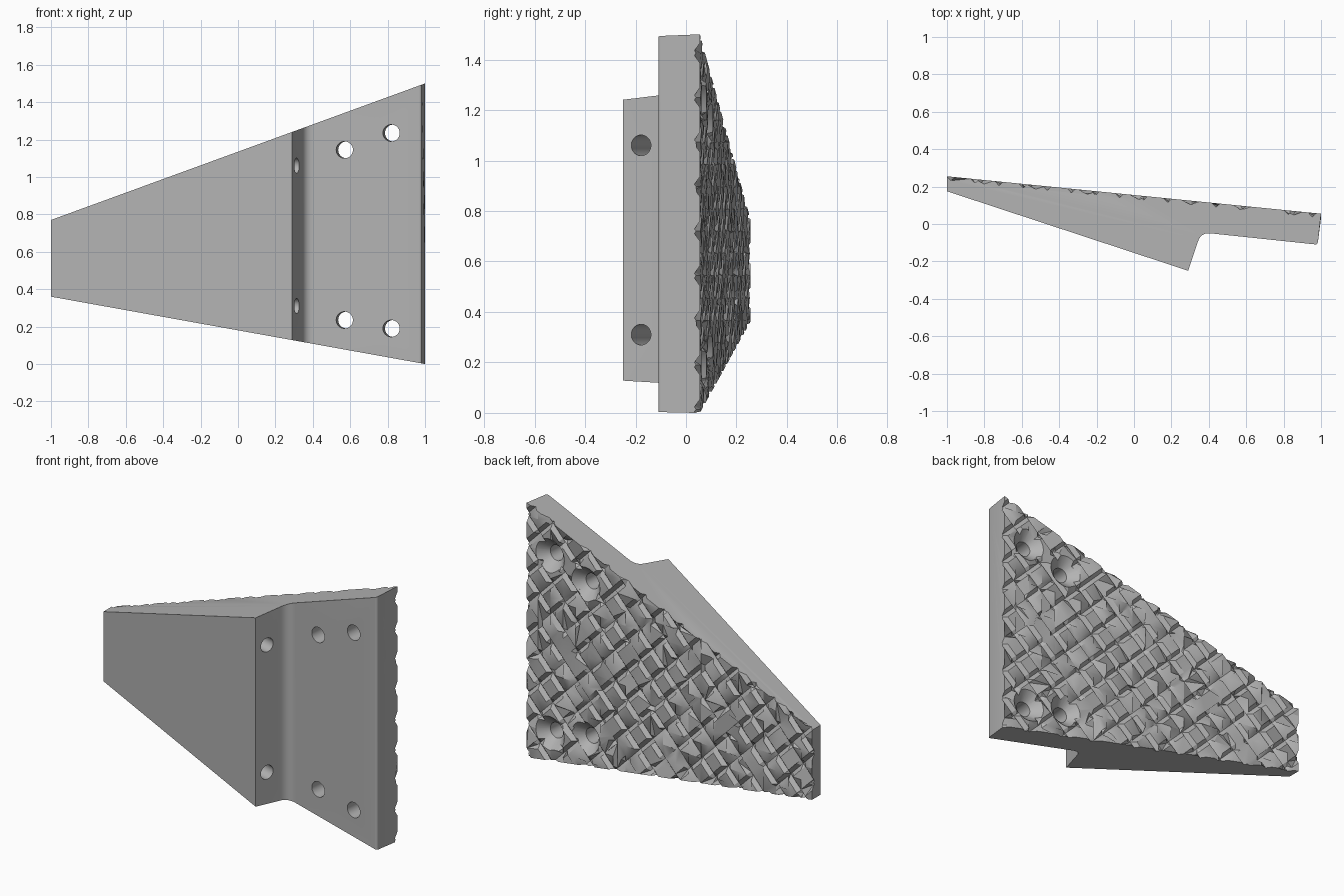
import bpy, bmesh
from math import cos, sin, tau, sqrt
from mathutils import Vector

cube = bpy.data.objects.get("Cube")
if cube:
    bpy.data.objects.remove(cube, do_unlink=True)

grey = bpy.data.materials.new("plain grey")
grey.use_nodes = True
colour = (0.45, 0.45, 0.45, 1)
grey.diffuse_color = colour
grey.node_tree.nodes["Principled BSDF"].inputs["Base Color"].default_value = colour

UP = Vector((0, 0, 1))
ALONG = Vector((1, -0.1, 0)).normalized()    # along the back face
OUT = Vector((0.1, 1, 0)).normalized()       # out of the back face
STEP_IN = Vector((-0.95, 0.313, 0)).normalized()


def make_object(name, bm):
    bmesh.ops.recalc_face_normals(bm, faces=bm.faces)
    mesh = bpy.data.meshes.new(name)
    bm.to_mesh(mesh)
    bm.free()
    mesh.materials.append(grey)
    obj = bpy.data.objects.new(name, mesh)
    bpy.context.collection.objects.link(obj)
    return obj


def skin(bm, loops):
    """Closed solid through a row of matching outlines."""
    rings = [[bm.verts.new(p) for p in loop] for loop in loops]
    bm.faces.new(rings[0])
    bm.faces.new(rings[-1][::-1])
    for a, b in zip(rings, rings[1:]):
        for i in range(len(a)):
            bm.faces.new((a[i - 1], b[i - 1], b[i], a[i]))


def turned(bm, centre, axis, steps, segments=40):
    """Turned solid from (depth along axis, radius) pairs."""
    side = axis.cross(UP)
    angles = [tau * i / segments for i in range(segments)]
    skin(bm, [[centre + axis * d + (side * cos(t) + UP * sin(t)) * r for t in angles]
              for d, r in steps])


def cut(target, name, bm):
    cutter = make_object(name, bm)
    cutter.hide_render = True
    mod = target.modifiers.new(name, 'BOOLEAN')
    mod.operation = 'DIFFERENCE'
    mod.solver = 'EXACT'
    mod.object = cutter
    bpy.context.view_layer.objects.active = target
    bpy.ops.object.modifier_apply(modifier=name)
    bpy.data.objects.remove(cutter, do_unlink=True)


def rounded(a, corner, b, steps):
    a, corner, b = Vector(a), Vector(corner), Vector(b)
    ts = [i / steps for i in range(steps + 1)]
    return [a * (1 - t) ** 2 + corner * 2 * t * (1 - t) + b * t * t for t in ts]


# Wedge body: plan profile between a sloping bottom and a sloping top
profile = [Vector(p) for p in [(-1, 0.255), (-1, 0.175), (0.29, -0.25)]]
profile += rounded((0.342, -0.094), (0.358, -0.0445), (0.41, -0.05), 10)
profile += rounded((0.968, -0.109), (0.981, -0.11), (0.983, -0.098), 4)
profile.append(Vector((1, 0.055)))
bm = bmesh.new()
skin(bm, [[(p.x, p.y, 0.18 - 0.18 * p.x) for p in profile],
          [(p.x, p.y, 1.135 + 0.365 * p.x) for p in profile]])
bmesh.ops.recalc_face_normals(bm, faces=bm.faces)

# Crossed V grooves: score the back face, then sink the scored lines
PITCH, HALF, DEPTH = 0.1248, 0.0215, 0.0215
ORIGIN = Vector((1, 0.055, 1.426)) + ALONG * 0.009
DIAGONALS = [(ALONG + UP) / sqrt(2), (ALONG - UP) / sqrt(2)]


def back_faces():
    bm.normal_update()
    return [f for f in bm.faces if f.normal.dot(OUT) > 0.999]


def score(point, normal):
    faces = back_faces()
    edges = {e for f in faces for e in f.edges}
    verts = {v for f in faces for v in f.verts}
    bmesh.ops.bisect_plane(bm, geom=faces + list(edges) + list(verts), dist=1e-5,
                           plane_co=point, plane_no=normal)


for normal in DIAGONALS:
    for k in range(-17, 10):
        for offset in (-HALF, 0, HALF):
            score(ORIGIN + normal * (k * PITCH + offset), normal)
for normal in (ALONG, UP):
    for k in range(-24, 2):
        score(ORIGIN + normal * (k * PITCH / sqrt(2)), normal)


def groove_depth(point):
    depths = [0]
    for normal in DIAGONALS:
        s = (point - ORIGIN).dot(normal) / PITCH
        depths.append(DEPTH * (1 - abs(s - round(s)) * PITCH / HALF))
    return max(depths)


scored = {v for f in back_faces() for v in f.verts}
for v in scored:
    v.co.y -= groove_depth(v.co)
bmesh.ops.dissolve_limit(bm, angle_limit=0.01, verts=list(scored),
                         edges=list({e for v in scored for e in v.link_edges}))
body = make_object("wedge_bracket", bm)

# Countersunk screw holes through the plate
bm = bmesh.new()
for x, z in [(0.57, 1.145), (0.82, 1.235), (0.57, 0.235), (0.82, 0.19)]:
    xb = x + 0.016
    turned(bm, Vector((xb, 0.155 - 0.1 * xb, z)), -OUT,
           [(-0.02, 0.12), (0.055, 0.045), (0.4, 0.045)])
cut(body, "screw_hole_cutter", bm)

# Blind holes in the step face
bm = bmesh.new()
for z in (1.06, 0.31):
    turned(bm, Vector((0.314, -0.178, z)), STEP_IN, [(-0.05, 0.041), (0.3, 0.041)])
cut(body, "step_hole_cutter", bm)

bpy.ops.object.select_all(action='DESELECT')
body.select_set(True)
bpy.context.view_layer.objects.active = body
bpy.ops.object.shade_smooth_by_angle(angle=0.5)
